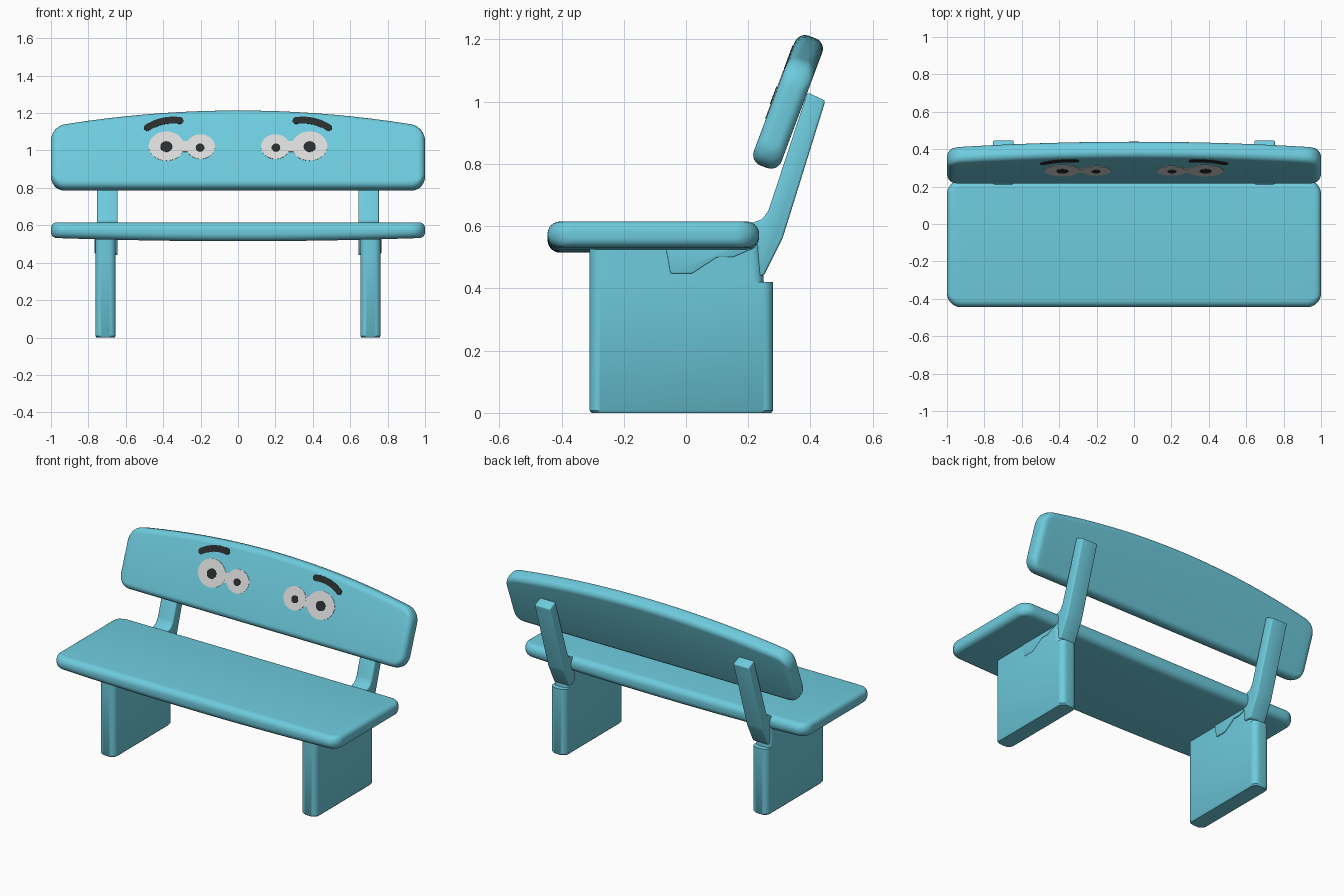
import bpy, bmesh, math
from math import sin, cos, pi

if "Cube" in bpy.data.objects:
    bpy.data.objects.remove(bpy.data.objects["Cube"])


def material(name, rgb):
    m = bpy.data.materials.new(name)
    m.diffuse_color = (*rgb, 1)
    m.use_nodes = True
    m.node_tree.nodes["Principled BSDF"].inputs["Base Color"].default_value = m.diffuse_color
    return m


BLUE = material("bench_blue", (0.155, 0.60, 0.73))
WHITE = material("eye_white", (0.70, 0.70, 0.70))
DARK = material("dark_grey", (0.022, 0.026, 0.027))


def finish(bm, name, mat, angle=40):
    bmesh.ops.recalc_face_normals(bm, faces=bm.faces)
    me = bpy.data.meshes.new(name)
    bm.to_mesh(me)
    bm.free()
    me.materials.append(mat)
    ob = bpy.data.objects.new(name, me)
    bpy.context.collection.objects.link(ob)
    bpy.ops.object.select_all(action='DESELECT')
    ob.select_set(True)
    bpy.context.view_layer.objects.active = ob
    bpy.ops.object.shade_smooth_by_angle(angle=math.radians(angle))
    return ob


def ring(a0, a1, b0, b1, r, n=6):
    """Rounded rectangle in 2D."""
    r = min(r, (a1 - a0) * 0.49, (b1 - b0) * 0.49)
    pts = []
    for k, (ca, cb) in enumerate([(a1 - r, b1 - r), (a0 + r, b1 - r),
                                  (a0 + r, b0 + r), (a1 - r, b0 + r)]):
        for i in range(n + 1):
            t = pi / 2 * (k + i / n)
            pts.append((ca + r * cos(t), cb + r * sin(t)))
    return pts


def loft(name, rings, mat):
    """Skin a list of 3D rings and cap both ends."""
    bm = bmesh.new()
    rows = [[bm.verts.new(p) for p in r] for r in rings]
    n = len(rows[0])
    for a, b in zip(rows, rows[1:]):
        for i in range(n):
            j = (i + 1) % n
            bm.faces.new((a[i], a[j], b[j], b[i]))
    bm.faces.new(rows[0])
    bm.faces.new(rows[-1])
    return finish(bm, name, mat)


def prism(name, profile, direction, mat, bevel=0.0):
    """Extrude a flat 3D outline, optionally with rounded edges."""
    bm = bmesh.new()
    face = bm.faces.new([bm.verts.new(p) for p in profile])
    ext = bmesh.ops.extrude_face_region(bm, geom=[face])
    verts = [v for v in ext["geom"] if isinstance(v, bmesh.types.BMVert)]
    bmesh.ops.translate(bm, verts=verts, vec=direction)
    if bevel:
        bmesh.ops.recalc_face_normals(bm, faces=bm.faces)
        bmesh.ops.bevel(bm, geom=bm.edges[:], offset=bevel, segments=3,
                        profile=0.5, affect='EDGES')
    return finish(bm, name, mat)


def end_inset(x, r):
    """How far a corner of radius r pulls in at station x."""
    d = 1 - abs(x)
    return 0 if d >= r else r - math.sqrt(max(0, r * r - (r - d) ** 2))


R = 0.075
ends = [1 - R * (1 - cos(pi / 2 * i / 9)) for i in range(10)]
stations = sorted({-x for x in ends} | set(ends) | {i / 10 for i in range(-9, 10)})

# Seat: rounded plank with a slightly bowed underside
rings = []
for x in stations:
    d, t = end_inset(x, R), end_inset(x, 0.03)
    low = 0.515 + 0.018 * x * x
    rings.append([(x, y, z) for y, z in
                  ring(-0.445 + d, 0.235 - d, low + t, 0.615 - t, 0.04)])
loft("seat", rings, BLUE)

# Backrest: tilted plank with an arched top
A, OY, OZ, H = math.radians(20.5), 0.250, 0.791, 0.0475


def tilt(x, u, t):
    return (x, OY + u * sin(A) + t * cos(A), OZ + u * cos(A) - t * sin(A))


rings = []
for x in stations:
    d, t = end_inset(x, R), end_inset(x, 0.033)
    rings.append([tilt(x, u, w) for u, w in
                  ring(d, 0.445 - 0.092 * x * x - d, -H + t, H - t, 0.036)])
loft("backrest", rings, BLUE)


# Painted face: thin plates on the front of the backrest
def plate(name, pts, lift, mat):
    outline = [tilt(x, (z - OZ - H * sin(A)) / cos(A), -H - lift) for x, z in pts]
    prism(name, outline, (0, 0.006 * cos(A), -0.006 * sin(A)), mat)


def ellipse(cx, cz, rx, rz, n=32):
    return [(cx + rx * cos(2 * pi * i / n), cz + rz * sin(2 * pi * i / n))
            for i in range(n)]


def brow(s, n=14, w=0.018):
    """Arched stroke with round ends."""
    p0, p1, p2 = (0.485, 1.122), (0.405, 1.172), (0.31, 1.160)
    up, down = [], []
    for i in range(n + 1):
        t = i / n
        x, z = [(1 - t) ** 2 * a + 2 * t * (1 - t) * b + t * t * c
                for a, b, c in zip(p0, p1, p2)]
        dx, dz = [2 * (1 - t) * (b - a) + 2 * t * (c - b)
                  for a, b, c in zip(p0, p1, p2)]
        q = math.hypot(dx, dz)
        up.append((x - dz / q * w, z + dx / q * w))
        down.append((x + dz / q * w, z - dx / q * w))
        a0 = math.atan2(dx, -dz)
        if i == 0:
            start = [(x + w * cos(a0 - pi * k / 6), z + w * sin(a0 - pi * k / 6))
                     for k in range(5, 0, -1)]
        elif i == n:
            end = [(x + w * cos(a0 + pi * k / 6), z + w * sin(a0 + pi * k / 6))
                   for k in range(1, 6)]
    # pick the cap side that points away from the stroke
    if start[2][0] < p0[0]:
        start = [(2 * p0[0] - x, 2 * p0[1] - z) for x, z in start][::-1]
    if end[2][0] > p2[0]:
        end = [(2 * p2[0] - x, 2 * p2[1] - z) for x, z in end][::-1]
    return [(s * x, z) for x, z in up + end + down[::-1] + start]


for s, side in ((-1, "left"), (1, "right")):
    plate(f"{side}_outer_eye", ellipse(s * 0.383, 1.023, 0.095, 0.078), 0.0025, WHITE)
    plate(f"{side}_inner_eye", ellipse(s * 0.200, 1.020, 0.077, 0.066), 0.0025, WHITE)
    plate(f"{side}_eye_bridge", [(s * 0.33, 0.993), (s * 0.25, 0.993),
                                 (s * 0.25, 1.050), (s * 0.33, 1.050)], 0.002, WHITE)
    plate(f"{side}_outer_pupil", ellipse(s * 0.383, 1.020, 0.032, 0.028), 0.005, DARK)
    plate(f"{side}_inner_pupil", ellipse(s * 0.203, 1.015, 0.023, 0.021), 0.005, DARK)
    plate(f"{side}_eyebrow", brow(s), 0.0025, DARK)

    # Leg panel with rounded upright edges and a step at the back
    rings = []
    for z, back, inset in ((0, 0.28, 0.006), (0.008, 0.28, 0), (0.42, 0.28, 0),
                           (0.421, 0.25, 0), (0.55, 0.24, 0)):
        rings.append([(s * x, y, z) for x, y in
                      ring(0.654 + inset, 0.763 - inset,
                           -0.31 + inset, back - inset, 0.035)])
    loft(f"{side}_leg", rings, BLUE)

    # Slanted post carrying the backrest
    post = [(0.20, 0.44), (0.25, 0.44), (0.31, 0.56), (0.448, 1.003),
            (0.390, 1.03), (0.265, 0.65), (0.245, 0.622), (0.18, 0.60)]
    prism(f"{side}_back_post", [(s * 0.643, y, z) for y, z in post],
          (s * 0.11, 0, 0), BLUE, 0.008)

    # Bracket under the seat, standing slightly proud of the leg
    bracket = [(-0.07, 0.56), (-0.05, 0.448), (0.02, 0.448), (0.10, 0.50),
               (0.15, 0.50), (0.22, 0.53), (0.22, 0.56)]
    prism(f"{side}_bracket", [(s * 0.645, y, z) for y, z in bracket],
          (s * 0.121, 0, 0), BLUE, 0.004)
